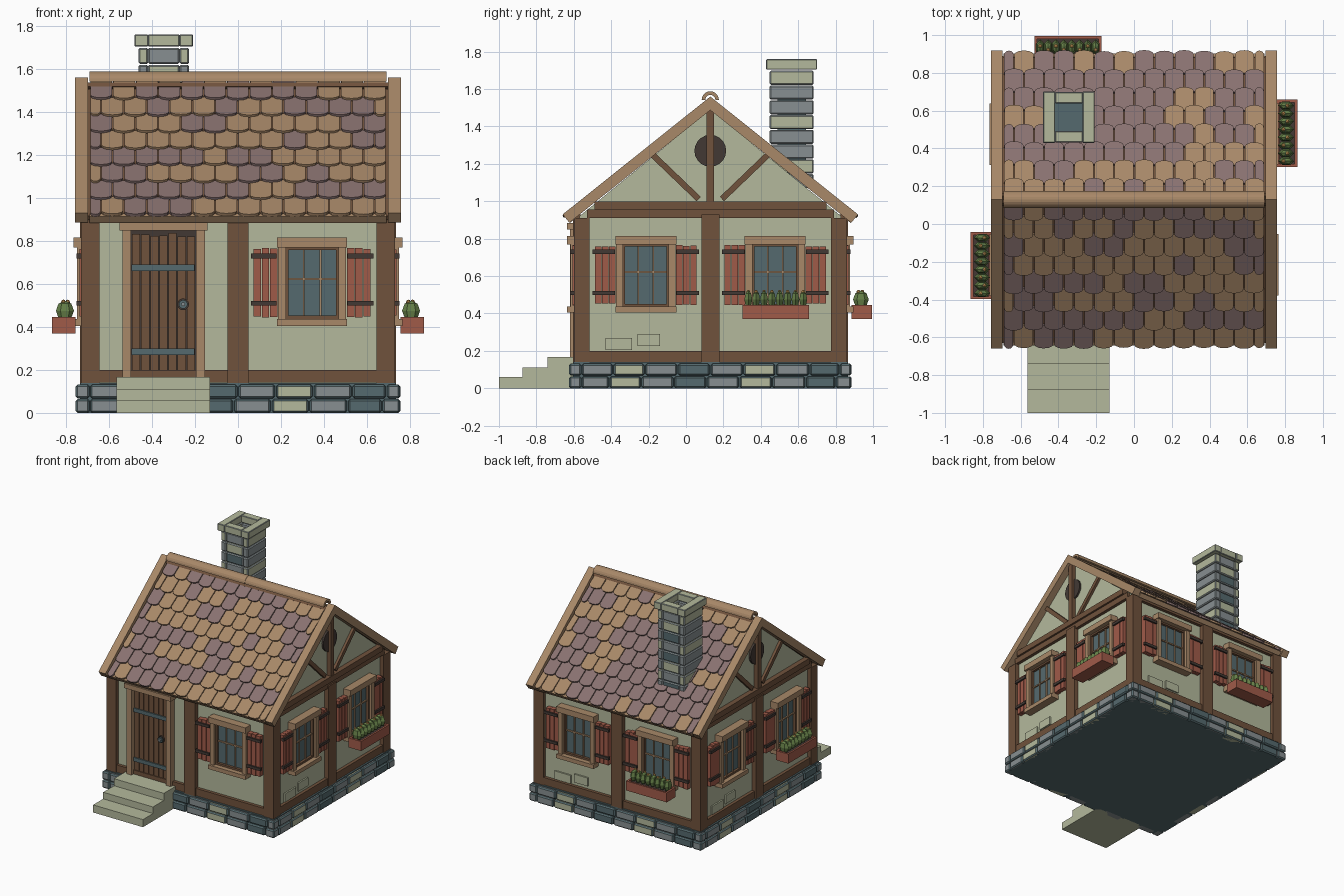
import bpy, bmesh, math, random
from mathutils import Matrix, Vector

cube = bpy.data.objects.get("Cube")
if cube:
    bpy.data.objects.remove(cube, do_unlink=True)
random.seed(4)

# ---- palette ----
PALETTE = {
    "sage": (180, 185, 156), "dark_wood": (112, 82, 60), "tan_wood": (168, 136, 104),
    "mauve": (137, 114, 112), "red_wood": (160, 91, 73), "teal": (85, 106, 110),
    "grey_stone": (135, 143, 145), "leaf_green": (102, 128, 72),
    "ochre": (196, 150, 85), "charcoal": (66, 57, 52),
}


def linear(channel):
    c = channel / 255
    return c / 12.92 if c <= 0.04045 else ((c + 0.055) / 1.055) ** 2.4


MATERIALS = {}
for label, rgb in PALETTE.items():
    mat = bpy.data.materials.new(label)
    mat.use_nodes = True
    colour = tuple(linear(c) for c in rgb) + (1.0,)
    mat.diffuse_color = colour
    shader = next(n for n in mat.node_tree.nodes if n.type == "BSDF_PRINCIPLED")
    shader.inputs["Base Color"].default_value = colour
    MATERIALS[label] = mat


class Part:
    """Collects pieces into one named object."""

    def __init__(self, name):
        self.name, self.bm, self.slots = name, bmesh.new(), []

    def add(self, verts, colour, matrix):
        if colour not in self.slots:
            self.slots.append(colour)
        bmesh.ops.transform(self.bm, matrix=matrix, verts=verts)
        for face in {f for v in verts for f in v.link_faces}:
            face.material_index = self.slots.index(colour)

    def box(self, colour, x, y, z, matrix=Matrix(), bevel=0):
        spans = [sorted(s) for s in (x, y, z)]
        centre = Vector([sum(s) / 2 for s in spans])
        size = [s[1] - s[0] for s in spans]
        fit = matrix @ Matrix.Translation(centre) @ Matrix.Diagonal((*size, 1))
        verts = bmesh.ops.create_cube(self.bm, size=1)["verts"]
        self.add(verts, colour, fit)
        if bevel:
            edges = list({e for v in verts for e in v.link_edges})
            bmesh.ops.bevel(self.bm, geom=edges, offset=bevel, segments=1, affect="EDGES")

    def prism(self, colour, points, depth, matrix):
        base = [self.bm.verts.new((p[0], p[1], 0)) for p in points]
        face = self.bm.faces.new(base)
        out = bmesh.ops.extrude_face_region(self.bm, geom=[face])["geom"]
        top = [g for g in out if isinstance(g, bmesh.types.BMVert)]
        bmesh.ops.translate(self.bm, vec=(0, 0, depth), verts=top)
        self.add(base + top, colour, matrix)

    def disc(self, colour, radius, depth, matrix):
        out = bmesh.ops.create_cone(self.bm, cap_ends=True, segments=20, radius1=radius,
                                    radius2=radius, depth=depth)
        self.add(out["verts"], colour, matrix @ Matrix.Rotation(math.pi / 2, 4, "X"))

    def ball(self, colour, centre, size, matrix):
        out = bmesh.ops.create_uvsphere(self.bm, u_segments=6, v_segments=4, radius=1)
        self.add(out["verts"], colour,
                 matrix @ Matrix.Translation(centre) @ Matrix.Diagonal((*size, 1)))

    def finish(self):
        bmesh.ops.recalc_face_normals(self.bm, faces=self.bm.faces[:])
        mesh = bpy.data.meshes.new(self.name)
        self.bm.to_mesh(mesh)
        self.bm.free()
        for s in self.slots:
            mesh.materials.append(MATERIALS[s])
        bpy.context.collection.objects.link(bpy.data.objects.new(self.name, mesh))


# Each wall is drawn facing -y about the house centre, then turned into place
CENTRE = Matrix.Translation((0, 0.13, 0))
SIDES = [CENTRE @ Matrix.Rotation(k * math.pi / 2, 4, "Z") for k in range(4)]
SIDE_NAMES = ["front", "left", "back", "right"]
UPRIGHT = Matrix(((0, 0, 1, 0), (1, 0, 0, 0), (0, 1, 0, 0), (0, 0, 0, 1)))

# ---- walls and gables ----
walls = Part("walls")
walls.box("sage", (-.7, .7), (-.7, .7), (.13, .92), CENTRE)
walls.prism("sage", [(-.7, .92), (.7, .92), (0, 1.49)], 1.4,
            CENTRE @ Matrix.Translation((-.7, 0, 0)) @ UPRIGHT)
walls.finish()

# ---- foundation stones ----
STONES = {"D": "teal", "G": "grey_stone", "L": "sage"}
base = Part("foundation")
base.box("teal", (-.735, .735), (-.735, .735), (0, .14), CENTRE)
cuts = [-.69, -.52, -.35, -.175, 0, .175, .35, .53, .69, .755]
for side in SIDES:
    for row, shift in enumerate((-.02, 0)):
        for i, tone in enumerate("GLGDGLGDG"):
            a = cuts[i] + (shift if i else 0)
            b = cuts[i + 1] + (shift if i < 8 else 0)
            z = row * .068
            base.box(STONES[tone], (a + .003, b - .003), (-.755, -.69), (z, z + .064), side, .009)
base.finish()

# ---- entrance steps ----
steps = Part("front_steps")
for reach, z in ((-1, .06), (-.875, .112), (-.74, .168)):
    steps.box("sage", (-.565, -.13), (reach, -.58), (0, z))
steps.finish()

# ---- timber frame ----
for k, side in enumerate(SIDES):
    frame = Part(SIDE_NAMES[k] + "_timber_frame")
    frame.box("dark_wood", (.645, .73), (-.73, -.645), (.14, .91), side)
    frame.box("dark_wood", (-.048, .048), (-.735, -.69), (.14, .93), side)
    frame.box("dark_wood", (-.65, .65), (-.725, -.69), (.142, .2), side)
    if k % 2 == 0:
        frame.box("dark_wood", (-.65, .65), (-.725, -.69), (.885, .91), side)
    else:
        frame.box("dark_wood", (-.66, .66), (-.725, -.69), (.91, .955), side)
        frame.box("dark_wood", (-.62, .62), (-.74, -.69), (.955, 1), side)
        frame.box("dark_wood", (-.021, .021), (-.735, -.69), (1, 1.52), side)
        for s in (-1, 1):
            brace = Matrix.Translation((s * .185, 0, 1.13)) @ Matrix.Rotation(s * -.765, 4, "Y")
            frame.box("dark_wood", (-.17, .17), (-.72, -.69), (-.016, .016), side @ brace)
        frame.disc("charcoal", .085, .02, side @ Matrix.Translation((0, -.705, 1.27)))
    frame.finish()


# ---- windows with shutters ----
def window(name, side, u):
    place = side @ Matrix.Translation((u, 0, 0))
    w = Part(name)
    w.box("teal", (-.125, .125), (-.708, -.69), (.43, .78), place)
    for z in ((.77, .815), (.405, .437)):
        w.box("tan_wood", (-.163, .163), (-.765, -.69), z, place)
    for s in (-1, 1):
        w.box("tan_wood", (s * .122, s * .158), (-.748, -.69), (.437, .77), place)
        w.box("dark_wood", (s * .11, s * .122), (-.728, -.69), (.437, .77), place)
        w.box("tan_wood", (s * .035, s * .043), (-.718, -.69), (.45, .76), place)
        for i in range(3):
            inner, drop = .162 + i * .038, random.uniform(0, .012)
            w.box("red_wood", (s * inner, s * (inner + .034)), (-.738, -.69),
                  (.443 + drop, .768 - drop), place)
        for z in (.51, .73):
            w.box("charcoal", (s * .165, s * .285), (-.75, -.73), (z - .011, z + .011), place)
    w.box("tan_wood", (-.11, .11), (-.718, -.69), (.617, .627), place)
    for z in ((.437, .452), (.757, .77)):
        w.box("dark_wood", (-.122, .122), (-.728, -.69), z, place)
    w.finish()


# ---- planted window boxes ----
def flower_box(name, side, u):
    place = side @ Matrix.Translation((u, 0, 0))
    f = Part(name)
    f.box("charcoal", (-.17, .17), (-.85, -.765), (.38, .43), place)
    f.box("red_wood", (-.178, .178), (-.865, -.755), (.37, .385), place)
    for y in ((-.865, -.85), (-.77, -.755)):
        f.box("red_wood", (-.178, .178), y, (.37, .445), place)
    for s in (-1, 1):
        f.box("red_wood", (s * .163, s * .178), (-.85, -.77), (.37, .445), place)
    for i in range(8):
        x = (i - 3.5) * .042
        f.ball("leaf_green", (x, -.805, .475), (.024, .042, .047), place)
        f.ball("ochre", (x, -.792 - .02 * (i % 2), .515), (.011, .011, .012), place)
    f.finish()


window("front_window", SIDES[0], .345)
for k in (1, 2, 3):
    name = SIDE_NAMES[k]
    window(name + "_plain_window", SIDES[k], -.345)
    window(name + "_planted_window", SIDES[k], .347)
    flower_box(name + "_flower_box", SIDES[k], .35)
    patch = Part(name + "_wall_stones")
    for x, z in (((-.56, -.42), .27), ((-.39, -.27), .29)):
        patch.box("sage", x, (-.712, -.69), (z - .065, z), SIDES[k])
    patch.finish()

# ---- front door ----
door = Part("front_door")
HOME = SIDES[0]
door.box("charcoal", (-.5, -.19), (-.705, -.69), (.168, .85), HOME)
for i in range(7):
    x = -.493 + i * .0425
    door.box("dark_wood", (x, x + .038), (-.718, -.69), (.17, random.uniform(.82, .84)), HOME)
for x in ((-.538, -.497), (-.195, -.154)):
    door.box("tan_wood", x, (-.75, -.69), (.168, .85), HOME)
door.box("tan_wood", (-.55, -.143), (-.765, -.69), (.848, .885), HOME)
for z in (.285, .675):
    door.box("teal", (-.495, -.203), (-.727, -.7), (z - .015, z + .015), HOME)
for tone, radius, reach in (("charcoal", .027, .72), ("teal", .02, .73), ("grey_stone", .009, .74)):
    door.disc(tone, radius, .02, HOME @ Matrix.Translation((-.255, -reach, .505)))
door.finish()

# ---- roof: local y runs up the slope, z is the slope normal ----
APEX, PITCH, ROW, WIDTH, HALF = 1.56, math.radians(38.6), .1235, .106, .69
for k in (0, 2):
    slope = SIDES[k] @ Matrix.Translation((0, 0, APEX)) @ Matrix.Rotation(PITCH, 4, "X")
    roof = Part(SIDE_NAMES[k] + "_roof_frame")
    roof.box("dark_wood", (-.7, .7), (-.995, 0), (-.055, -.03), slope)
    roof.box("tan_wood", (-HALF, HALF), (-1.008, -.985), (-.06, -.024), slope)
    for s in (-1, 1):
        roof.box("tan_wood", (s * .697, s * .757), (-1.01, 0), (-.057, 0), slope)
    roof.finish()

    tiles = Part(SIDE_NAMES[k] + "_roof_tiles")
    for row in range(8):
        tone, x = "mauve", -HALF - (row % 2) * WIDTH / 2
        while x < HALF - .01:
            if random.random() < .55:
                tone = random.choice(["mauve", "tan_wood"])
            a, b = max(x, -HALF) + .003, min(x + WIDTH, HALF) - .003
            mid, half = (a + b) / 2, (b - a) / 2
            curve = [(mid + half * math.cos(t), -.12 - .025 * math.sin(t))
                     for t in [i * math.pi / 6 for i in range(7)]]
            tilt = Matrix.Translation((0, -row * ROW - random.uniform(0, .008), -.032))
            tilt = tilt @ Matrix.Rotation(.11, 4, "X")
            tiles.prism(tone, [(a, 0), (b, 0)] + curve, .015,
                        slope @ tilt @ Matrix.Rotation(-.2, 4, "X"))
            x += WIDTH
    tiles.finish()

# ---- ridge cap: half tubes ----
ridge = Part("ridge_cap")
arc = [i * math.pi / 10 for i in range(11)]
ring = [(.046 * math.cos(t), .046 * math.sin(t)) for t in arc]
ring += [(.027 * math.cos(t), .027 * math.sin(t)) for t in reversed(arc)]
for x in (-HALF, .001):
    ridge.prism("tan_wood", ring, HALF - .001,
                CENTRE @ Matrix.Translation((x, 0, 1.542)) @ UPRIGHT)
ridge.finish()

# ---- chimney ----
chimney = Part("chimney")
STACK = Matrix.Translation((-.345, .565, 0))


def course(tones, outer, inner, z, bevel):
    for s in (-1, 1):
        chimney.box(STONES[tones[0]], (s * inner, s * outer), (-outer, outer), z, STACK, bevel)
        chimney.box(STONES[tones[1]], (-inner, inner), (s * inner, s * (outer - .003)), z, STACK, bevel)


for i, tones in enumerate(["GD", "LG", "GL", "GD", "LG", "GD", "GL", "LG"]):
    z = 1.07 + i * .079
    course(tones, .118, .073, (z, z + .075), .007)
course("LL", .136, .073, (1.704, 1.76), .004)
chimney.box("teal", (-.077, .077), (-.077, .077), (1.08, 1.6), STACK)
chimney.finish()
